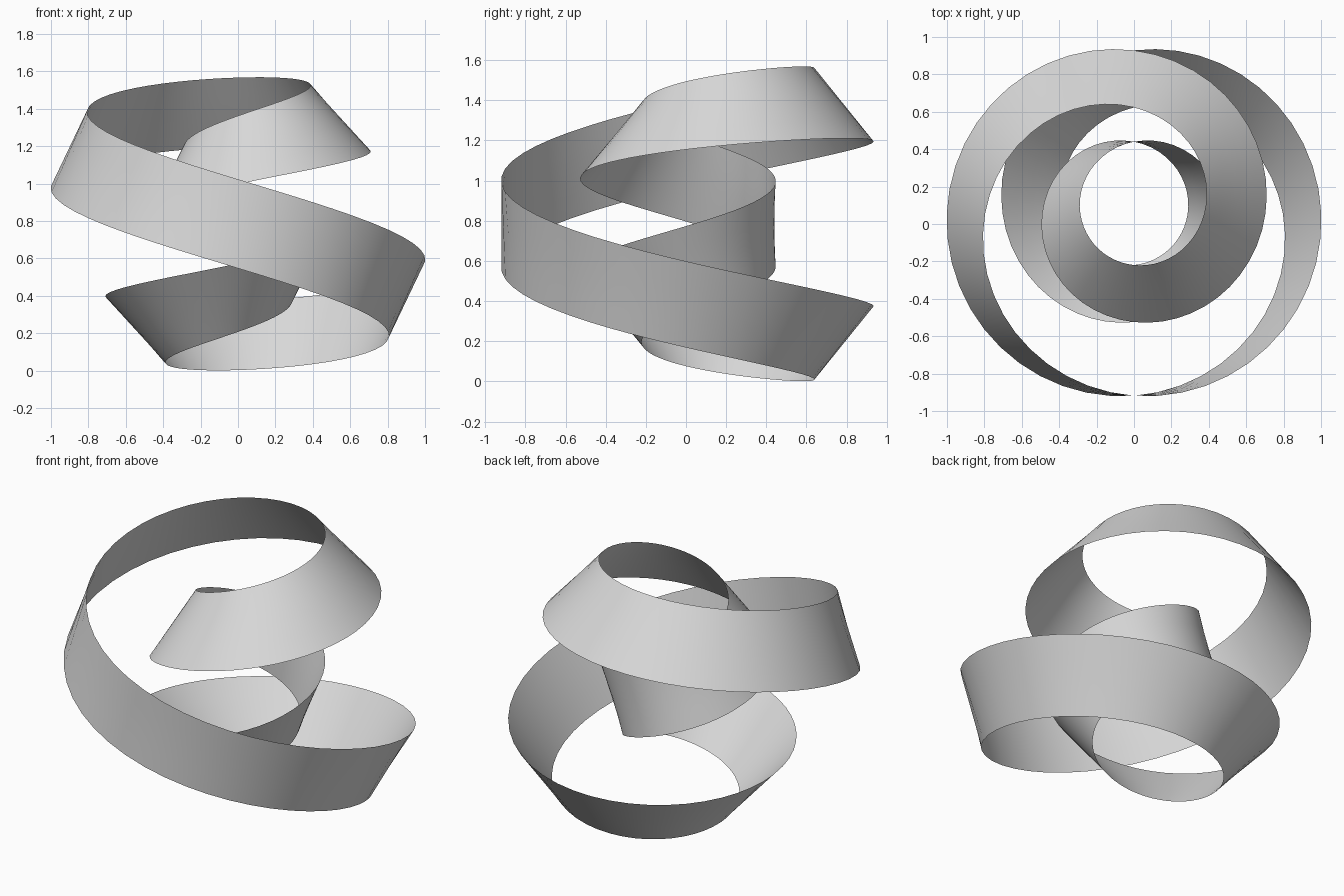
import bpy
import bmesh
from math import sin, cos, pi, radians
from mathutils import Vector

if "Cube" in bpy.data.objects:
    bpy.data.objects.remove(bpy.data.objects["Cube"], do_unlink=True)

SEGMENTS = 144      # steps along the closed ribbon
ACROSS = 4          # steps across its width
HALF_WIDTH = 0.238
MID_HEIGHT = 0.785
Y_SHIFT = 0.055


def ribbon_point(p, v):
    """Point at p along the loop (0..2 pi) and v across the width (-1..1)."""
    # centre line: three turns round the axis for one turn of the section
    radius = 0.609 + 0.294 * cos(p) + 0.07 * cos(2 * p)
    height = 0.574 * sin(p) + 0.118 * sin(2 * p) + 0.025 * sin(3 * p)
    # straight cross-section, leaning as it travels
    lean = radians(46 * sin(p) + 2.5 * sin(3 * p))
    radius -= v * HALF_WIDTH * sin(lean)
    height += v * HALF_WIDTH * cos(lean)
    turn = -pi / 2 - 3 * p
    return Vector((radius * cos(turn), radius * sin(turn) + Y_SHIFT,
                   height + MID_HEIGHT))


# Material
grey = bpy.data.materials.new("light_grey")
grey.use_nodes = True
colour = (0.7, 0.7, 0.7, 1)
grey.diffuse_color = colour
grey.node_tree.nodes["Principled BSDF"].inputs["Base Color"].default_value = colour

# Ribbon surface
bm = bmesh.new()
rows = [[bm.verts.new(ribbon_point(2 * pi * i / SEGMENTS, 2 * j / ACROSS - 1))
         for j in range(ACROSS + 1)] for i in range(SEGMENTS)]
for i, row in enumerate(rows):
    following = rows[(i + 1) % SEGMENTS]
    for j in range(ACROSS):
        face = bm.faces.new((row[j], row[j + 1], following[j + 1], following[j]))
        face.smooth = True

mesh = bpy.data.meshes.new("twisted_ribbon")
bm.to_mesh(mesh)
bm.free()
mesh.materials.append(grey)
ribbon = bpy.data.objects.new("twisted_ribbon", mesh)
bpy.context.collection.objects.link(ribbon)
